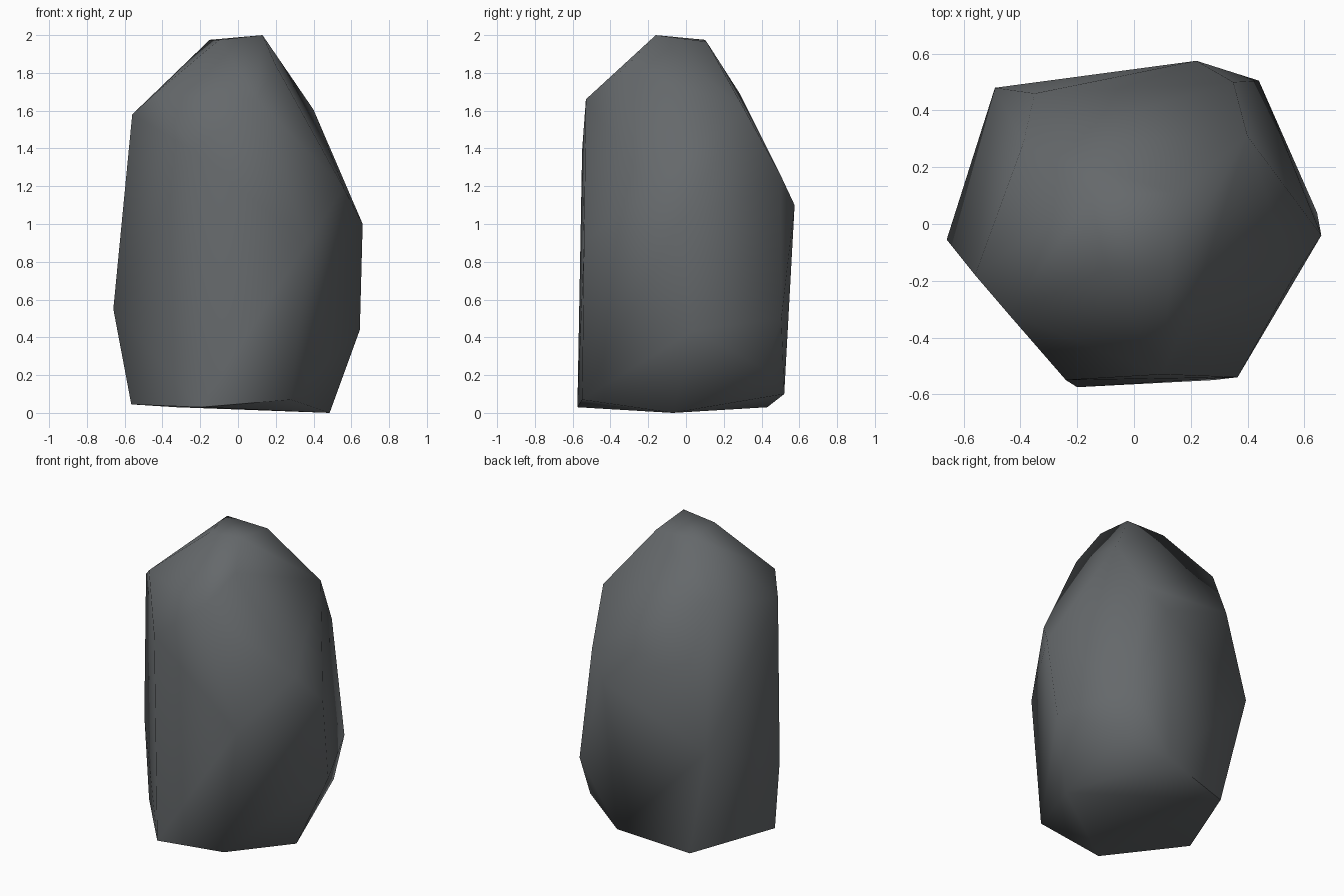
import bpy, bmesh, math

# Corner points of the boulder, ring by ring from the ground up
corners = [
    # underside
    (0.485, -0.07, 0.0), (0.28, -0.55, 0.07), (-0.20, -0.575, 0.03),
    (-0.565, -0.14, 0.045), (-0.33, 0.43, 0.03), (0.15, 0.52, 0.10),
    # lower belly
    (0.42, 0.42, 0.23), (0.645, 0.04, 0.44), (0.44, 0.505, 0.50),
    (-0.66, -0.055, 0.55), (-0.49, 0.48, 0.77),
    # upper belly
    (0.365, -0.54, 0.90), (0.66, -0.04, 1.0), (0.22, 0.575, 1.10),
    (0.56, -0.19, 1.19), (0.35, 0.50, 1.26), (-0.35, 0.46, 1.34),
    (-0.24, -0.55, 1.39),
    # shoulder
    (-0.56, -0.18, 1.58), (0.40, 0.31, 1.605), (0.10, -0.53, 1.66),
    (-0.39, 0.285, 1.69), (-0.44, -0.32, 1.69), (0.20, -0.31, 1.84),
    # crown
    (0.143, 0.109, 1.965), (-0.15, 0.10, 1.975),
    (-0.10, -0.16, 1.975), (0.13, -0.16, 2.0),
]

# Wrap the corners in a convex shell
bm = bmesh.new()
for co in corners:
    bm.verts.new(co)
bmesh.ops.convex_hull(bm, input=bm.verts[:])
loose = [v for v in bm.verts if not v.link_faces]
bmesh.ops.delete(bm, geom=loose, context='VERTS')
bmesh.ops.recalc_face_normals(bm, faces=bm.faces[:])

mesh = bpy.data.meshes.new("boulder")
bm.to_mesh(mesh)
bm.free()
boulder = bpy.data.objects.new("boulder", mesh)
bpy.context.collection.objects.link(boulder)

# Dark slate stone
stone = bpy.data.materials.new("dark_stone")
stone.diffuse_color = (0.13, 0.14, 0.147, 1.0)
mesh.materials.append(stone)

# Soft shading with a crisp underside edge
bpy.context.view_layer.objects.active = boulder
boulder.select_set(True)
bpy.ops.object.shade_smooth_by_angle(angle=math.radians(70))
